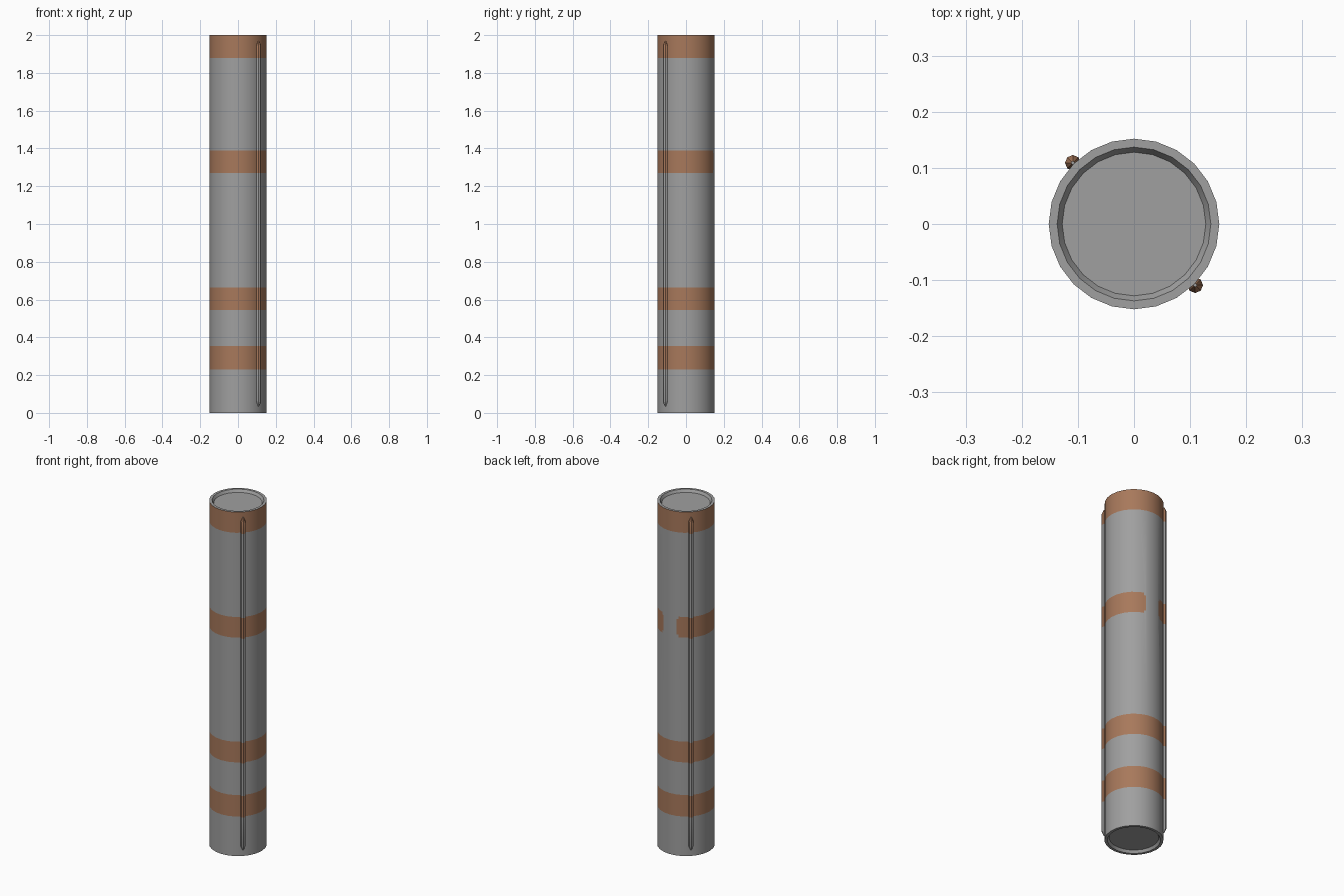
import bpy, bmesh, math
from mathutils import Vector

if "Cube" in bpy.data.objects:
    bpy.data.objects.remove(bpy.data.objects["Cube"])

# Two flat colours
def material(name, rgb):
    m = bpy.data.materials.new(name)
    m.diffuse_color = (*rgb, 1)
    m.use_nodes = True
    m.node_tree.nodes["Principled BSDF"].inputs["Base Color"].default_value = m.diffuse_color
    return m

GREY = material("grey_metal", (0.35, 0.35, 0.35))
COPPER = material("copper_band", (0.39, 0.19, 0.105))

BANDS = [(0.23, 0.355), (0.545, 0.665), (1.27, 1.39), (1.88, 2.0)]
R, SIDES = 0.152, 24

def in_band(c):
    """True where the paint stripe is, leaving the rounded gap at the back."""
    for lo, hi in BANDS:
        if lo < c.z < hi:
            if lo == 1.27 and c.y > 0:
                off = abs(math.degrees(math.atan2(c.y, c.x)) - 90)
                corner = c.z < lo + 0.015 or c.z > hi - 0.015
                return off > (20 if corner else 16)
            return True
    return False

def cut(bm, co, no):
    bmesh.ops.bisect_plane(bm, geom=bm.verts[:] + bm.edges[:] + bm.faces[:],
                           dist=1e-6, plane_co=co, plane_no=no)

def lathe(name, profile, sides, at=(0, 0), gap=False):
    """Revolve (radius, z) points, close both ends, then cut and paint bands."""
    bm = bmesh.new()
    rings = []
    for r, z in profile:
        rings.append([bm.verts.new((at[0] + r * math.cos(2 * math.pi * i / sides),
                                    at[1] + r * math.sin(2 * math.pi * i / sides), z))
                      for i in range(sides)])
    for a, b in zip(rings, rings[1:]):
        for i in range(sides):
            j = (i + 1) % sides
            bm.faces.new((a[i], a[j], b[j], b[i]))
    bm.faces.new(rings[0][::-1])
    bm.faces.new(rings[-1])
    for lo, hi in BANDS:
        cut(bm, (0, 0, lo), (0, 0, 1))
        if hi < 1.99:
            cut(bm, (0, 0, hi), (0, 0, 1))
    if gap:
        cut(bm, (0, 0, 1.285), (0, 0, 1))
        cut(bm, (0, 0, 1.375), (0, 0, 1))
        # upright cuts only through the stretch of wall around the gap
        for deg in (70, 74, 106, 110):
            a = math.radians(deg)
            fs = [f for f in bm.faces if 1.27 < f.calc_center_median().z < 1.39
                  and f.calc_center_median().y > 0]
            geom = list({v for f in fs for v in f.verts}) + \
                list({e for f in fs for e in f.edges}) + fs
            bmesh.ops.bisect_plane(bm, geom=geom, dist=1e-6, plane_co=(0, 0, 0),
                                   plane_no=(-math.sin(a), math.cos(a), 0))
    bmesh.ops.recalc_face_normals(bm, faces=bm.faces[:])
    for f in bm.faces:
        c = f.calc_center_median()
        outward = abs(f.normal.z) < 0.9 and f.normal.dot(
            Vector((c.x - at[0], c.y - at[1], 0))) > 0
        f.material_index = int(outward and in_band(c))
    me = bpy.data.meshes.new(name)
    bm.to_mesh(me)
    bm.free()
    ob = bpy.data.objects.new(name, me)
    bpy.context.collection.objects.link(ob)
    me.materials.append(GREY)
    me.materials.append(COPPER)
    bpy.ops.object.select_all(action='DESELECT')
    ob.select_set(True)
    bpy.context.view_layer.objects.active = ob
    bpy.ops.object.shade_smooth_by_angle(angle=math.radians(30))

# Tube with shallow dished ends
lathe("tube_body", [(0.128, 0.015), (0.137, 0), (R, 0), (R, 2),
                    (0.137, 2), (0.128, 1.985)], SIDES, gap=True)

# Two slim rods with pointed tips on opposite sides
for name, s in (("front_rod", 1), ("back_rod", -1)):
    lathe(name, [(0.003, 0.035), (0.014, 0.06), (0.014, 1.945), (0.003, 1.97)],
          8, at=(0.109 * s, -0.109 * s))
